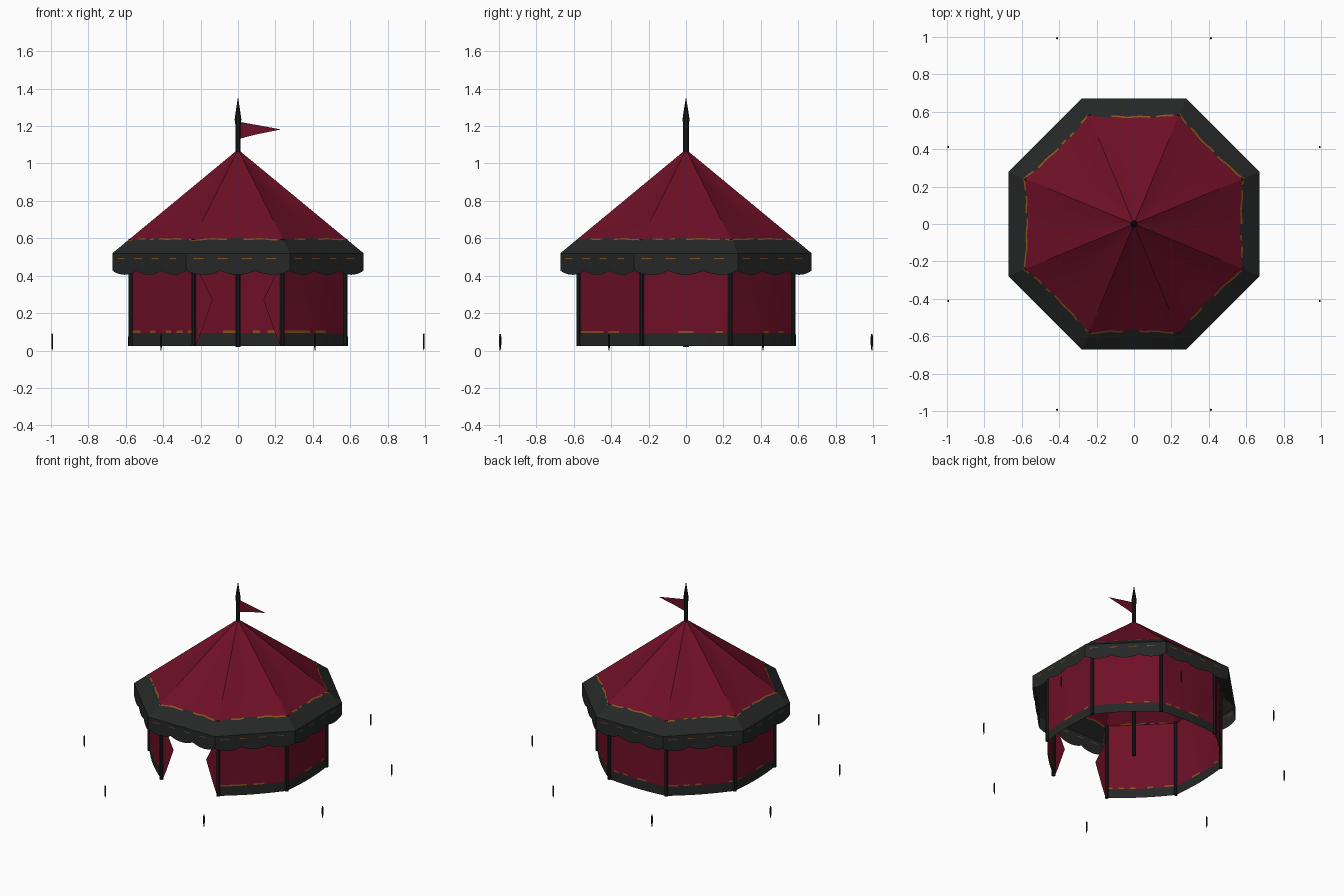
import bpy, math, random
from mathutils import Vector

random.seed(4)
cube = bpy.data.objects.get("Cube")
if cube:
    bpy.data.objects.remove(cube)


def material(name, rgb):
    m = bpy.data.materials.new(name)
    m.use_nodes = True
    m.diffuse_color = (*rgb, 1)
    bsdf = m.node_tree.nodes["Principled BSDF"]
    bsdf.inputs["Base Color"].default_value = (*rgb, 1)
    bsdf.inputs["Roughness"].default_value = 0.9
    return m


RED = material("crimson cloth", (0.155, 0.005, 0.02))
BLACK = material("charcoal cloth", (0.019, 0.02, 0.02))
GOLD = material("old gold trim", (0.24, 0.085, 0.012))
IRON = material("dark pole", (0.011, 0.012, 0.012))
CLOTH = [RED, BLACK, GOLD]

SIDES = 8
STEP = math.tau / SIDES
EAVE_R, WALL_R = 0.727, 0.62
APEX_Z, EAVE_Z = 1.075, 0.52


def corner(k, radius):
    """Corner k of the octagon; side 0 faces the front."""
    a = -math.pi / 2 + (k - 0.5) * STEP
    return Vector((radius * math.cos(a), radius * math.sin(a), 0))


def along(k, u, radius):
    return corner(k, radius).lerp(corner(k + 1, radius), u)


def outward(k):
    return (corner(k, 1) + corner(k + 1, 1)).normalized()


def finish(name, verts, faces, mats, slots=None):
    me = bpy.data.meshes.new(name)
    me.from_pydata(verts, [], faces)
    for m in mats:
        me.materials.append(m)
    if slots:
        me.polygons.foreach_set("material_index", slots)
    ob = bpy.data.objects.new(name, me)
    bpy.context.collection.objects.link(ob)
    bpy.ops.object.select_all(action='DESELECT')
    ob.select_set(True)
    bpy.context.view_layer.objects.active = ob
    bpy.ops.object.shade_smooth_by_angle(angle=math.radians(18))
    return ob


def sheets(name, sides, cols, rows, point, slot):
    """One gridded cloth panel per side; rows run from top to bottom."""
    verts, faces, slots = [], [], []
    for k in sides:
        base = len(verts)
        for r in range(rows + 1):
            verts += [point(k, c / cols, r) for c in range(cols + 1)]
        for r in range(rows):
            for c in range(cols):
                a = base + r * (cols + 1) + c
                b = a + cols + 1
                faces.append((a, b, b + 1, a + 1))
                slots.append(slot(k, c, r))
    return finish(name, verts, faces, CLOTH, slots)


def turned(name, profile, sides, mat, at=(0, 0)):
    """Solid of revolution from (radius, z) pairs."""
    verts, faces = [], []
    for rad, z in profile:
        for i in range(sides):
            a = math.tau * (i + 0.5) / sides
            verts.append((at[0] + rad * math.cos(a), at[1] + rad * math.sin(a), z))
    for r in range(len(profile) - 1):
        for i in range(sides):
            j = (i + 1) % sides
            faces.append((r * sides + i, r * sides + j,
                          (r + 1) * sides + j, (r + 1) * sides + i))
    faces.append(tuple(reversed(range(sides))))
    faces.append(tuple(range(len(verts) - sides, len(verts))))
    return finish(name, verts, faces, [mat])


# Roof: slightly sagging panels, wavy gold line, dark eave band
ROOF_ROWS = 8


def roof_point(k, u, r):
    sag = math.sin(math.pi * u)
    edge = 0.868 - 0.022 * sag ** 0.6 + 0.004 * math.sin(u * 23 + k)
    if r <= ROOF_ROWS - 2:
        t = 0.004 + (edge - 0.004) * r / (ROOF_ROWS - 2)
    else:
        t = edge + 0.013 if r == ROOF_ROWS - 1 else 1
    p = along(k, u, EAVE_R * t)
    p.z = APEX_Z + (EAVE_Z - APEX_Z) * t - 0.012 * sag * math.sin(math.pi * t)
    return p


def roof_slot(k, c, r):
    if r < ROOF_ROWS - 2:
        return 0
    return 2 if r == ROOF_ROWS - 2 and random.random() < 0.7 else 1


sheets("roof", range(SIDES), 16, ROOF_ROWS, roof_point, roof_slot)


# Valance: scalloped hanging strip with thin stitched dashes
def valance_point(k, u, r):
    p = along(k, u, EAVE_R)
    scallop = 0.428 - 0.023 * abs(math.sin(3 * math.pi * u)) ** 0.8
    p.z = (EAVE_Z, 0.494, 0.489, scallop)[r]
    return p


sheets("valance", range(SIDES), 30, 3, valance_point,
       lambda k, c, r: 2 if r == 1 and c % 7 in (2, 3, 4) else 1)


# Walls: gently bulging toward the ground, open at the front
WALL_Z = (0.59, 0.43, 0.27, 0.106, 0.094, 0.025)


def wall_point(k, u, r):
    z = WALL_Z[r]
    p = along(k, u, WALL_R)
    p += outward(k) * 0.016 * math.sin(math.pi * u) * (1 - z / 0.6)
    p.z = z
    return p


def wall_slot(k, c, r):
    if r == 3:
        return 2 if random.random() < 0.4 else 0
    return 1 if r == 4 else 0


sheets("wall", range(1, SIDES), 12, 5, wall_point, wall_slot)

# Door flaps: pulled open, pointing inward at mid height
door = corner(1, WALL_R)
for side, label in ((1, "left"), (-1, "right")):
    shape = [(door.x, 0.59), (0.235, 0.5), (0.198, 0.40), (0.136, 0.27),
             (0.198, 0.095), (0.225, 0.03), (door.x, 0.03)]
    finish("door_flap_" + label, [(side * x, door.y, z) for x, z in shape],
           [tuple(range(len(shape)))], [RED])

# Corner poles and ground pegs
for k in range(SIDES):
    p = corner(k, WALL_R)
    turned(f"corner_pole_{k + 1}", [(0.013, 0.025), (0.013, 0.595)], 8, IRON, p.xy)
    q = corner(k, 1.075)
    turned(f"peg_{k + 1}",
           [(0.002, 0), (0.006, 0.03), (0.006, 0.075), (0.003, 0.09)], 6, IRON, q.xy)

# Centre pole with spear finial
turned("centre_pole", [(0.015, 0.02), (0.015, 1.23)], 10, IRON)
turned("spear_finial", [(0.014, 1.2), (0.019, 1.235), (0.011, 1.29), (0.001, 1.35)],
       10, IRON)

# Pennant
finish("pennant", [(0.01, 0, 1.222), (0.01, 0, 1.133), (0.1, 0, 1.156),
                   (0.23, 0, 1.182), (0.1, 0, 1.206)], [(0, 1, 2, 3, 4)], [RED])
